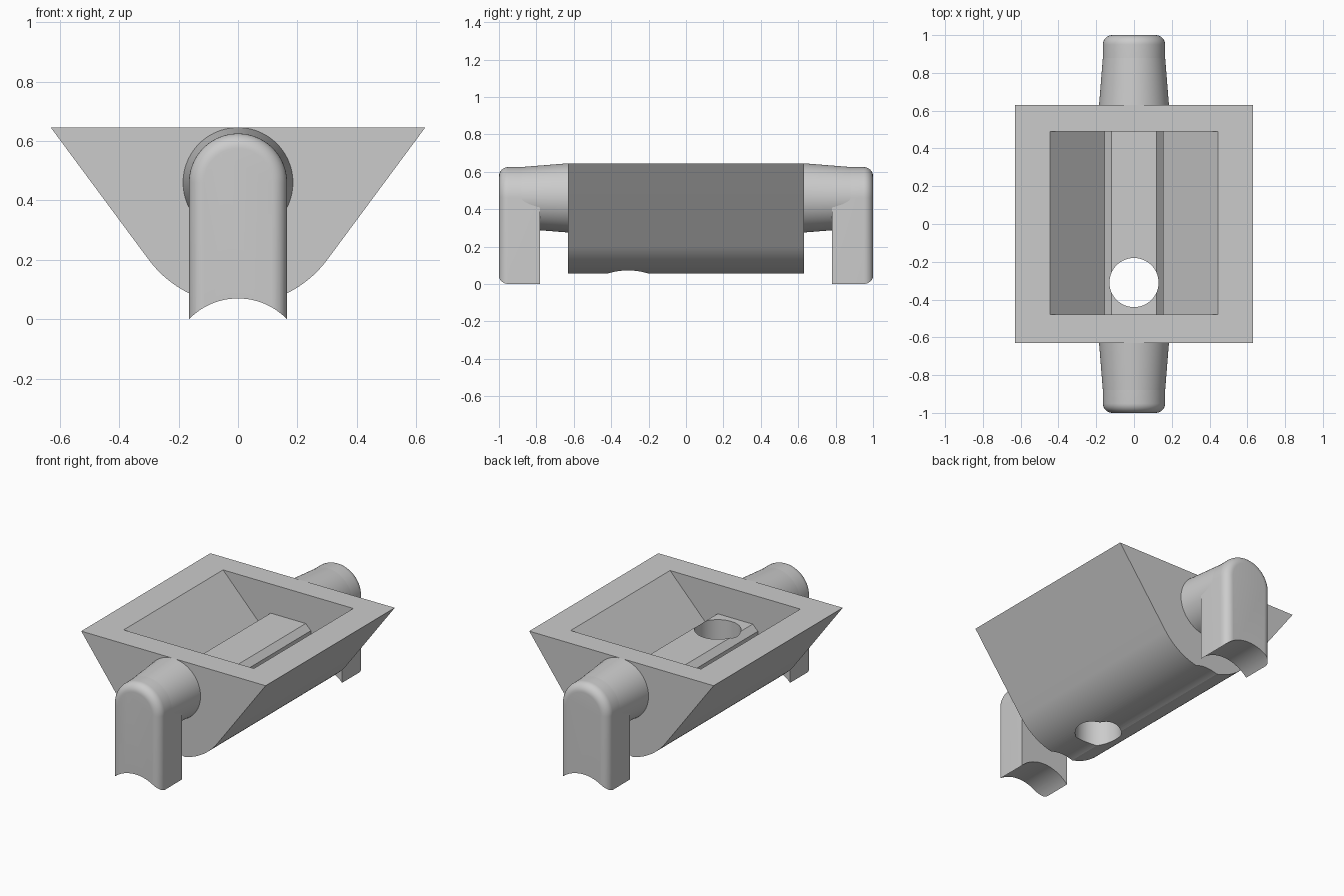
import bpy, bmesh, math
from mathutils import Matrix

cube = bpy.data.objects.get("Cube")
if cube:
    bpy.data.objects.remove(cube, do_unlink=True)

grey = bpy.data.materials.new("plain grey")
grey.use_nodes = True
grey.diffuse_color = (0.6, 0.6, 0.6, 1)
grey.node_tree.nodes["Principled BSDF"].inputs["Base Color"].default_value = (0.6, 0.6, 0.6, 1)


def make_object(name, bm):
    bmesh.ops.recalc_face_normals(bm, faces=bm.faces)
    mesh = bpy.data.meshes.new(name)
    bm.to_mesh(mesh)
    bm.free()
    mesh.materials.append(grey)
    obj = bpy.data.objects.new(name, mesh)
    bpy.context.collection.objects.link(obj)
    return obj


def prism(profile, y0, y1):
    """Extrude an (x, z) outline along y."""
    bm = bmesh.new()
    face = bm.faces.new([bm.verts.new((x, y0, z)) for x, z in profile])
    result = bmesh.ops.extrude_face_region(bm, geom=[face])
    verts = [v for v in result["geom"] if isinstance(v, bmesh.types.BMVert)]
    bmesh.ops.translate(bm, verts=verts, vec=(0, y1 - y0, 0))
    return bm


def cone(r1, r2, depth, matrix):
    bm = bmesh.new()
    bmesh.ops.create_cone(bm, cap_ends=True, segments=96, radius1=r1,
                          radius2=r2, depth=depth, matrix=matrix)
    return bm


def arc(cx, cz, r, start, end, steps):
    angles = [math.radians(start + (end - start) * i / steps) for i in range(steps + 1)]
    return [(cx + r * math.cos(a), cz + r * math.sin(a)) for a in angles]


def activate(obj):
    bpy.ops.object.select_all(action="DESELECT")
    obj.select_set(True)
    bpy.context.view_layer.objects.active = obj


def cut(obj, cutter):
    mod = obj.modifiers.new("cut", "BOOLEAN")
    mod.operation = "DIFFERENCE"
    mod.solver = "EXACT"
    mod.object = cutter
    activate(obj)
    bpy.ops.object.modifier_apply(modifier=mod.name)


HALF, TOP = 0.63, 0.645      # trough half length and rim height
ARM_R, ARM_Z = 0.165, 0.46   # arch of the legs
LEG_IN, LEG_OUT = 0.78, 1.0
along_y = Matrix.Rotation(math.radians(-90), 4, "X")

# Cutters: saddle groove, ribbed cavity and drain hole
groove = make_object("groove_cutter",
                     cone(0.229, 0.229, 2.4, Matrix.Translation((0, 0, -0.159)) @ along_y))
side = [(0.12, 0.465), (0.155, 0.43), (0.155, 0.34), (0.445, TOP), (0.445, 0.8)]
cavity = make_object("cavity_cutter",
                     prism(side + [(-x, z) for x, z in reversed(side)], -0.48, 0.49))
hole = make_object("hole_cutter", cone(0.13, 0.13, 1.2, Matrix.Translation((0, -0.31, 0.3))))
cutters = [groove, cavity, hole]
for c in cutters:
    c.hide_render = True

# Trough: sloping sides that run into a rounded keel
keel = arc(0, 0.423, 0.374, 270 - 53.4, 270 + 53.4, 48)
trough = make_object("trough", prism([(-HALF, TOP)] + keel + [(HALF, TOP)], -HALF, HALF))
for c in cutters:
    cut(trough, c)
parts = [trough]

for label, s in (("front", -1), ("back", 1)):
    # Tapered arm from the end wall to the leg
    pose = (Matrix.Translation((0, s * (HALF + 0.125), ARM_Z))
            @ Matrix.Rotation(math.radians(-90 * s), 4, "X"))
    parts.append(make_object(label + "_arm", cone(0.185, ARM_R, 0.25, pose)))

    # Arched leg with a rounded outer edge and saddle foot
    outline = [(-ARM_R, -0.1), (ARM_R, -0.1)] + arc(0, ARM_Z, ARM_R, 0, 180, 48)
    bm = prism(outline, s * LEG_IN, s * LEG_OUT)
    rim = [e for e in bm.edges
           if all(abs(v.co.y) > LEG_OUT - 0.001 for v in e.verts)
           and max(v.co.z for v in e.verts) > 0]
    bmesh.ops.bevel(bm, geom=rim, offset=0.05, offset_type="OFFSET",
                    segments=8, profile=0.5, affect="EDGES")
    leg = make_object(label + "_leg", bm)
    cut(leg, groove)
    parts.append(leg)

for c in cutters:
    bpy.data.objects.remove(c, do_unlink=True)

for part in parts:
    activate(part)
    bpy.ops.object.shade_smooth_by_angle(angle=math.radians(25))
